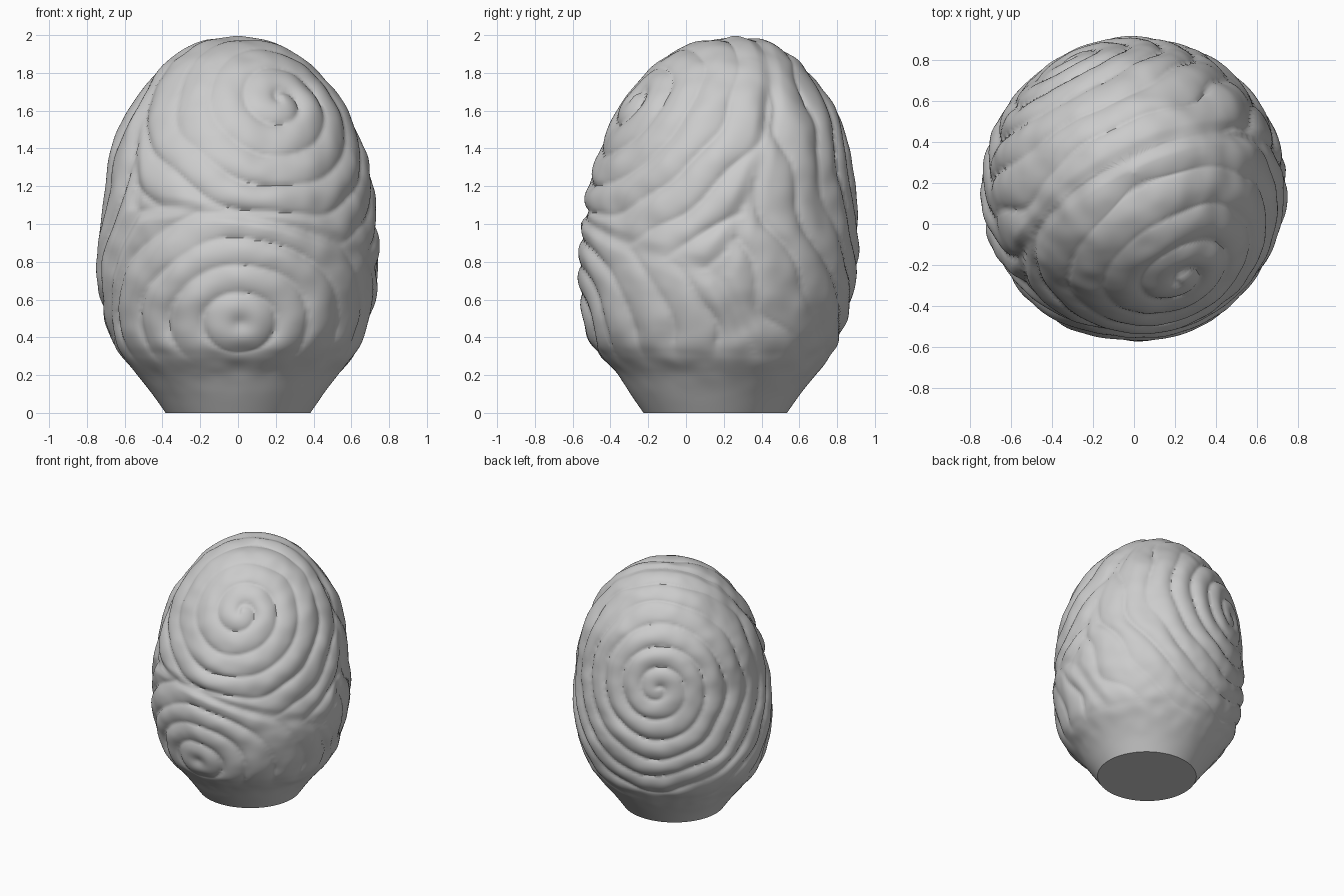
import bpy, bmesh, math
from mathutils import Vector, noise

cube = bpy.data.objects.get("Cube")
if cube:
    bpy.data.objects.remove(cube, do_unlink=True)

SEGMENTS, ROWS = 240, 190

# Egg profile: radius, height, centre in y
PROFILE = [(0.38, 0.0, 0.155), (0.45, 0.1, 0.155), (0.525, 0.2, 0.16), (0.605, 0.3, 0.15),
           (0.66, 0.4, 0.15), (0.715, 0.6, 0.16), (0.73, 0.8, 0.17), (0.72, 1.0, 0.18),
           (0.70, 1.2, 0.185), (0.655, 1.4, 0.2), (0.575, 1.6, 0.21), (0.43, 1.8, 0.225),
           (0.325, 1.89, 0.23), (0.18, 1.965, 0.24), (0.0, 1.995, 0.25)]

# Carved whorls: centre, groove spacing, phase, reach bonus, winding, upward stretch
WHORLS = [(Vector((0.22, -0.27, 1.65)), 0.17, 0.6, 0.0, 1, 1.0),
          (Vector((0.01, -0.50, 0.48)), 0.18, 0.1, -0.12, 0, 1.2),
          (Vector((-0.31, 0.81, 1.25)), 0.16, 0.3, 0.2, 1, 1.0)]
AXIS = Vector((0, 0.18, 0.95))


def spline(t):
    """Smooth curve through the profile, t from 0 to 1."""
    n = len(PROFILE) - 1
    i = min(int(t * n), n - 1)
    f = t * n - i
    a, b, c, d = (Vector(PROFILE[max(0, min(n, i + k))]) for k in (-1, 0, 1, 2))
    return b + 0.5 * f * (c - a + f * (2 * a - 5 * b + 4 * c - d + f * (3 * (b - c) + d - a)))


def smooth(lo, hi, v):
    t = max(0.0, min(1.0, (v - lo) / (hi - lo)))
    return t * t * (3 - 2 * t)


def relief(p):
    """Rounded ridges with narrow creases, winding around the nearest whorl."""
    wobble = noise.noise(p * 3.0)
    dist = [(p - w[0]).length - w[3] for w in WHORLS]
    centre, spacing, phase, bonus, winding, stretch = WHORLS[dist.index(min(dist))]
    out = (centre - AXIS).normalized()
    right = Vector((0, 0, 1)).cross(out).normalized()
    v = p - centre
    turn = winding * math.atan2(v.dot(out.cross(right)), v.dot(right)) / math.tau
    v.z *= stretch
    wave = abs(math.sin(math.pi * (v.length / spacing + turn - phase + 0.45 * wobble * min(1, v.length))))
    first, second = sorted(dist)[:2]
    seam = smooth(0.0, 0.1, second - first)
    depth = 0.038 * (0.7 + 0.6 * noise.noise(p * 2.3 + Vector((7, 2, 5))))
    depth *= 1 - 0.5 * smooth(1.6, 1.9, p.z)
    carved = depth * (wave ** 0.65 * (0.4 + 0.6 * seam) - 0.65)
    rough = 0.012 * wobble + 0.006 * noise.noise(p * 9)
    return carved * smooth(0.25, 0.45, p.z) + rough * smooth(0.03, 0.3, p.z)


# Stone body
bm = bmesh.new()
rings = []
for r in range(ROWS):
    radius, z, cy = spline(r / ROWS)
    rings.append([bm.verts.new((radius * 1.008 * math.cos(a), cy + radius * math.sin(a), z))
                  for a in (math.tau * s / SEGMENTS for s in range(SEGMENTS))])
tip = bm.verts.new((0, PROFILE[-1][2], PROFILE[-1][1]))
for low, high in zip(rings, rings[1:]):
    for s in range(SEGMENTS):
        n = (s + 1) % SEGMENTS
        bm.faces.new((low[s], low[n], high[n], high[s]))
for s in range(SEGMENTS):
    bm.faces.new((rings[-1][s], rings[-1][(s + 1) % SEGMENTS], tip))
bm.faces.new(rings[0][::-1])
bm.normal_update()

# Carve the whorls along the surface normals
moves = [(v, v.normal * relief(v.co)) for v in bm.verts]
for v, offset in moves:
    v.co += offset

mesh = bpy.data.meshes.new("carved_egg_stone")
bm.to_mesh(mesh)
bm.free()
stone = bpy.data.objects.new("carved_egg_stone", mesh)
bpy.context.collection.objects.link(stone)

# Plain grey stone
grey = bpy.data.materials.new("stone_grey")
grey.use_nodes = True
colour = (0.6, 0.6, 0.6, 1)
grey.diffuse_color = colour
grey.node_tree.nodes["Principled BSDF"].inputs["Base Color"].default_value = colour
mesh.materials.append(grey)

bpy.ops.object.select_all(action="DESELECT")
stone.select_set(True)
bpy.context.view_layer.objects.active = stone
bpy.ops.object.shade_smooth_by_angle(angle=math.radians(50))
